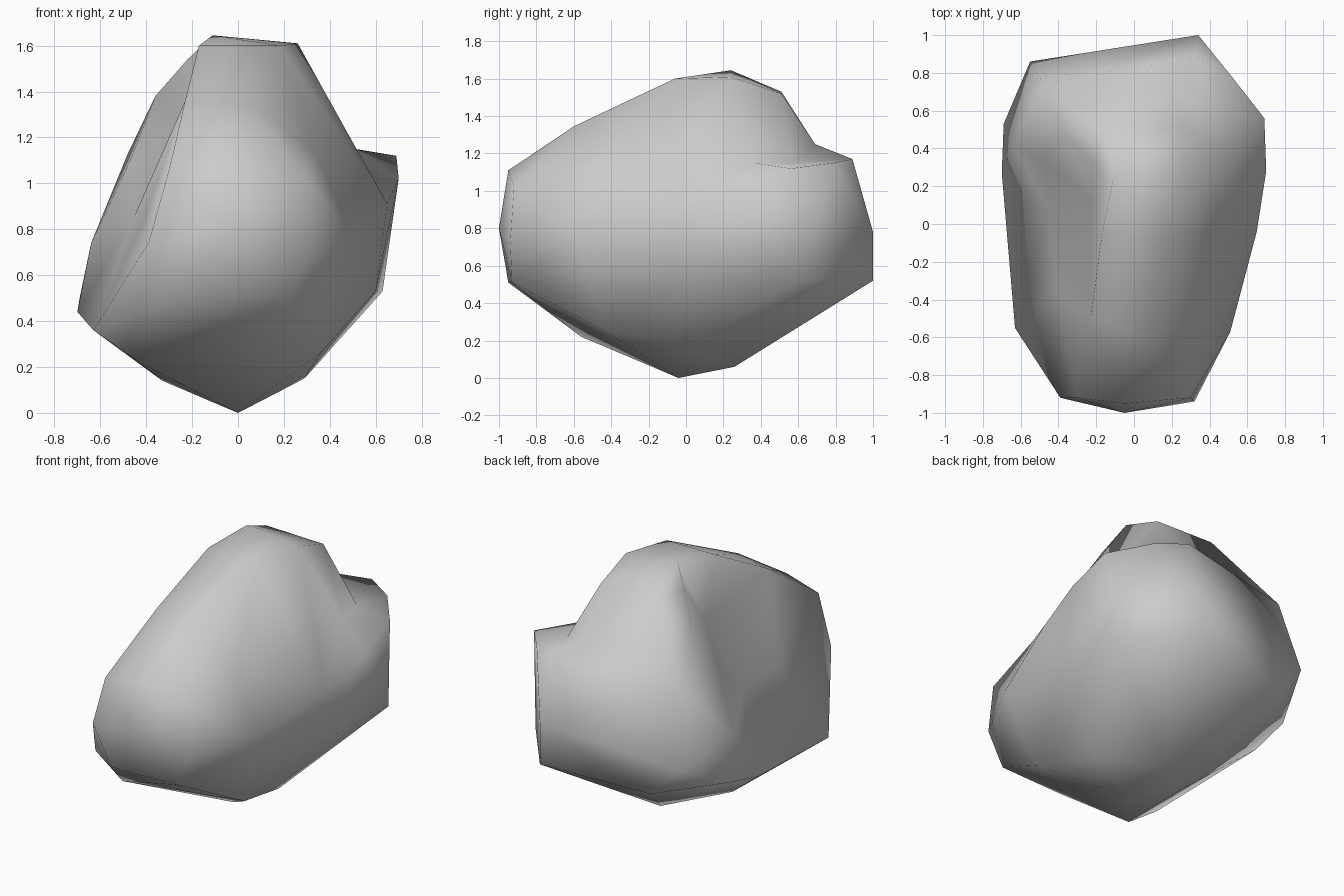
import bpy, bmesh
from mathutils import Vector

# Landmark corners of the boulder, grouped by region
crown = [(-.17, -.06, 1.60), (.18, -.06, 1.60), (.26, .24, 1.61), (-.11, .24, 1.645),
         (-.22, .33, 1.54), (-.16, .51, 1.53), (.25, .51, 1.52)]
nose = [(-.05, -1, .80), (-.30, -.92, 1.06), (.30, -.92, 1.02), (-.05, -.95, 1.11),
        (-.39, -.92, .74), (.32, -.94, .72), (-.24, -.95, .51), (.22, -.93, .51),
        (.05, -.60, 1.345), (-.23, -.50, 1.36)]
right_side = [(.34, -.52, 1.13), (.51, -.57, .75), (.65, -.04, .91), (.60, .05, .53),
              (.63, .63, .53)]
ledge = [(.70, .28, 1.02), (.69, .56, 1.12), (.51, .79, 1.15), (.33, .89, 1.17),
         (.50, .36, 1.15), (.44, .58, 1.15), (.20, .69, 1.25)]
hollow = [(-.22, .12, 1.26), (-.45, .06, .86), (-.41, -.36, .84)]
left_side = [(-.36, .46, 1.38), (-.47, .34, 1.10), (-.48, .74, 1.13), (-.64, .42, .74),
             (-.70, .27, .44), (-.69, .53, .50), (-.63, -.55, .36)]
back = [(-.55, .86, .66), (-.35, .86, .46), (.34, 1, .78), (.34, 1, .52)]
base = [(0, -.04, 0), (.29, 0, .15), (-.33, 0, .14), (0, .26, .06), (-.43, -.56, .22),
        (.36, -.45, .26)]

# Skin: hull the directions on a unit sphere, then push each corner out to its place
centre = Vector((0, 0, .8))
bm = bmesh.new()
target = {}
for p in crown + nose + right_side + ledge + hollow + left_side + back + base:
    v = bm.verts.new((Vector(p) - centre).normalized())
    target[v] = Vector(p)
bmesh.ops.convex_hull(bm, input=bm.verts[:])
for v, p in target.items():
    v.co = p
bmesh.ops.recalc_face_normals(bm, faces=bm.faces[:])
for f in bm.faces:
    f.smooth = True

mesh = bpy.data.meshes.new("boulder")
bm.to_mesh(mesh)
bm.free()
boulder = bpy.data.objects.new("boulder", mesh)
bpy.context.collection.objects.link(boulder)
